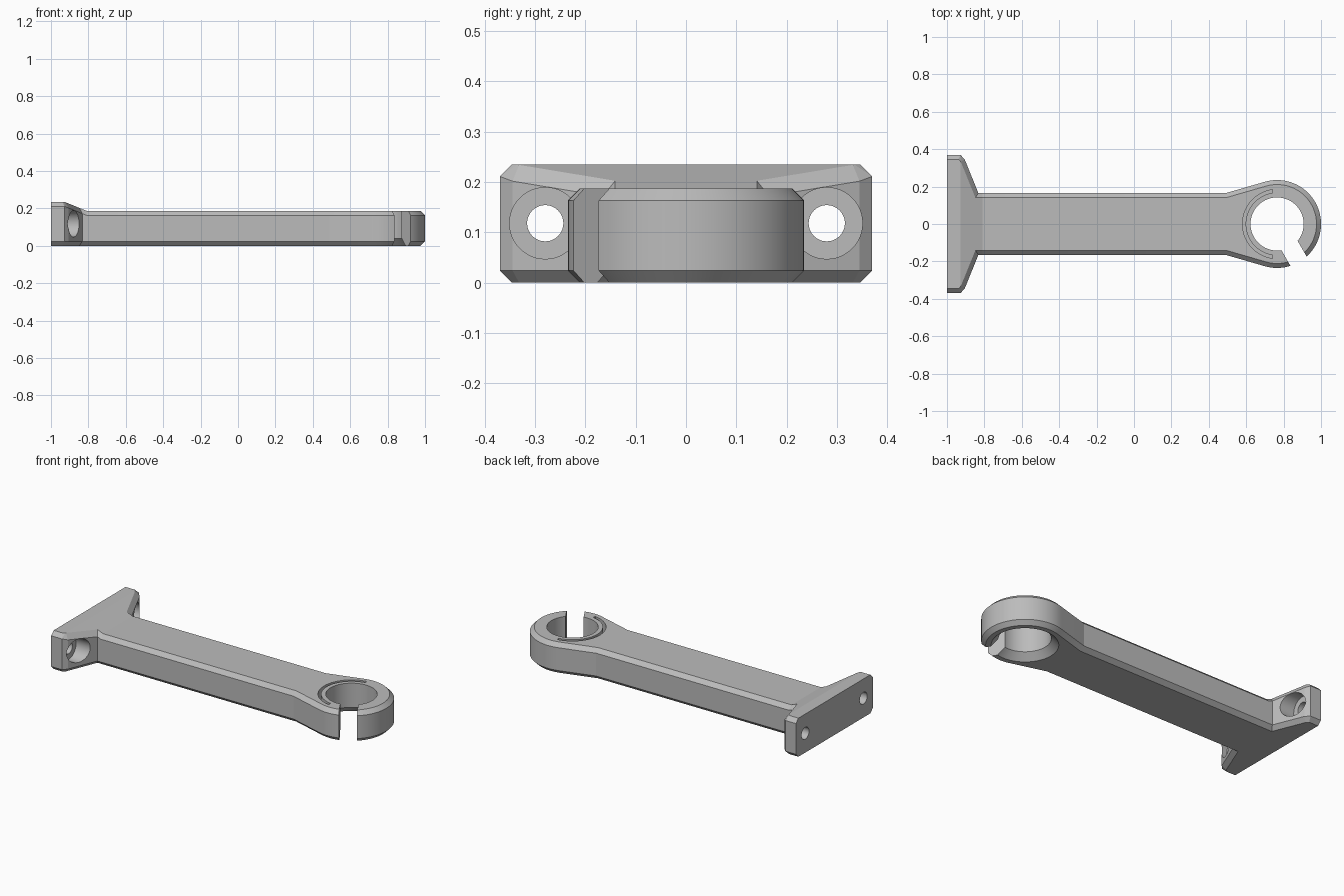
import bpy, bmesh
from math import pi, cos, sin, atan2, acos, hypot, radians
from mathutils import Vector, Matrix

cube = bpy.data.objects.get("Cube")
if cube:
    bpy.data.objects.remove(cube, do_unlink=True)

RING_X, RING_R, HOLE_R = 0.765, 0.235, 0.142
CHAMFER, ARM_TOP, PLATE_TOP = 0.024, 0.187, 0.235
PLATE_X, SLOPE_END = -0.928, -0.81

grey = bpy.data.materials.new("plain_grey")
grey.use_nodes = True
grey.diffuse_color = (0.5, 0.5, 0.5, 1)
grey.node_tree.nodes["Principled BSDF"].inputs["Base Color"].default_value = grey.diffuse_color


def make_object(name, bm):
    bmesh.ops.recalc_face_normals(bm, faces=bm.faces)
    mesh = bpy.data.meshes.new(name)
    bm.to_mesh(mesh)
    bm.free()
    mesh.materials.append(grey)
    obj = bpy.data.objects.new(name, mesh)
    bpy.context.collection.objects.link(obj)
    return obj


def loft(rings):
    """Join equal-length point rings into a closed solid."""
    bm = bmesh.new()
    loops = [[bm.verts.new(p) for p in ring] for ring in rings]
    n = len(loops[0])
    for low, high in zip(loops, loops[1:]):
        for i in range(n):
            j = (i + 1) % n
            bm.faces.new((low[i], low[j], high[j], high[i]))
    bm.faces.new(loops[0][::-1])
    bm.faces.new(loops[-1])
    return bm


def at_height(points, z):
    return [(p[0], p[1], z) for p in points]


def arc(radius, start, end, steps):
    return [(RING_X + radius * cos(start + (end - start) * i / steps),
             radius * sin(start + (end - start) * i / steps)) for i in range(steps + 1)]


def inset(points, distance):
    """Mitred inset of a counter-clockwise outline; the rear wall stays put."""
    lines = []
    for i, p in enumerate(points):
        a, b = Vector(p), Vector(points[(i + 1) % len(points)])
        d = (b - a).normalized()
        rear = max(a.x, b.x) < -0.999
        lines.append((a + Vector((-d.y, d.x)) * (0 if rear else distance), d))
    result = []
    for i, (p, d) in enumerate(lines):
        q, e = lines[i - 1]
        t = (p - q).cross(d) / e.cross(d)
        result.append(q + e * t)
    return result


# Outline: mounting plate, gussets, arm and round end
half = [(-1, 0.37), (PLATE_X, 0.37), (-0.905, 0.345), (-0.832, 0.165), (0.49, 0.165)]
dx, dy = half[-1][0] - RING_X, half[-1][1]
tangent = atan2(dy, dx) - acos(RING_R / hypot(dx, dy))
outline = [(x, -y) for x, y in half] + arc(RING_R, -tangent, tangent, 56) + half[::-1]
inner = inset(outline, CHAMFER)

body = loft([at_height(inner, 0), at_height(outline, CHAMFER),
             at_height(outline, PLATE_TOP - CHAMFER), at_height(inner, PLATE_TOP)])

# Lower the top from the plate down to the arm
for x in (PLATE_X, SLOPE_END):
    bmesh.ops.bisect_plane(body, geom=body.verts[:] + body.edges[:] + body.faces[:],
                           plane_co=(x, 0, 0), plane_no=(1, 0, 0), dist=0.0001)
for v in body.verts:
    if v.co.z > 0.1:
        t = (v.co.x - PLATE_X) / (SLOPE_END - PLATE_X)
        v.co.z -= (PLATE_TOP - ARM_TOP) * min(max(t, 0), 1)
bracket = make_object("clip_bracket", body)

# Cutters
cutters = []


def cutter(name, bm):
    obj = make_object(name, bm)
    obj.hide_render = True
    cutters.append(obj)


def circle_at(radius, z):
    return at_height(arc(radius, 0, 2 * pi, 72)[:-1], z)


# Clip bore, flared at the bottom
cutter("bore_cutter", loft([circle_at(HOLE_R + 0.08, -0.04), circle_at(HOLE_R, 0.04),
                            circle_at(HOLE_R, 0.3)]))

# Shallow curved relief groove around the arm side of the bore
start, end = radians(98), radians(262)
band = arc(0.185, start, end, 40) + arc(0.168, end, start, 40)
cutter("groove_cutter", loft([at_height(band, 0.07), at_height(band, 0.3)]))

# Clip opening
out, side = Vector((0.5, -0.866)), Vector((0.866, 0.5))
centre = Vector((RING_X, 0))
slot = [centre + out * a + side * s
        for a, s in ((0.08, -0.05), (0.4, -0.05), (0.4, 0.05), (0.08, 0.05))]
cutter("opening_cutter", loft([at_height(slot, -0.1), at_height(slot, 0.3)]))

# Screw holes with recesses for the heads
for label, y in (("left", 0.28), ("right", -0.28)):
    for kind, radius, x0, x1 in (("screw", 0.036, -1.1, -0.7), ("recess", 0.071, -0.945, -0.7)):
        bm = bmesh.new()
        place = Matrix.Translation(((x0 + x1) / 2, y, 0.118)) @ Matrix.Rotation(pi / 2, 4, "Y")
        bmesh.ops.create_cone(bm, cap_ends=True, segments=48, radius1=radius, radius2=radius,
                              depth=x1 - x0, matrix=place)
        cutter(f"{label}_{kind}_cutter", bm)

bpy.ops.object.select_all(action="DESELECT")
bpy.context.view_layer.objects.active = bracket
bracket.select_set(True)
for obj in cutters:
    mod = bracket.modifiers.new(obj.name, "BOOLEAN")
    mod.operation = "DIFFERENCE"
    mod.solver = "EXACT"
    mod.object = obj
    bpy.ops.object.modifier_apply(modifier=mod.name)
    bpy.data.objects.remove(obj, do_unlink=True)

bpy.ops.object.shade_smooth_by_angle(angle=radians(12))
